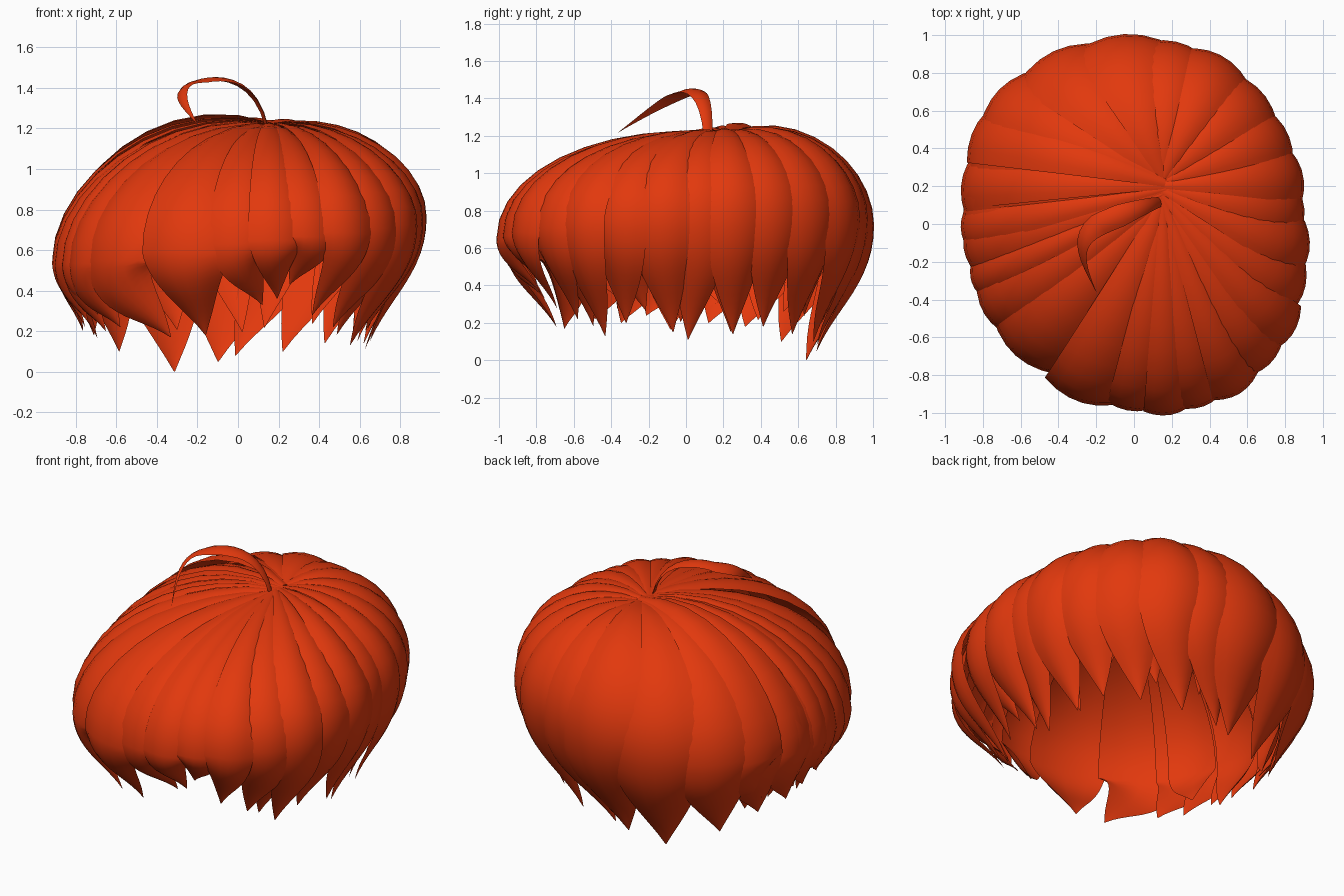
import bpy, bmesh, math, random
from mathutils import Vector

cube = bpy.data.objects.get("Cube")
if cube:
    bpy.data.objects.remove(cube, do_unlink=True)

random.seed(4)
CROWN = Vector((0.16, 0.19, 1.22))
CORE = Vector((0.0, 0.0, 0.45))
UP = Vector((0, 0, 1))
made = []

hair = bpy.data.materials.new("orange red hair")
hair.use_nodes = True
COLOUR = (0.76, 0.04, 0.004, 1)
hair.diffuse_color = COLOUR
hair.node_tree.nodes["Principled BSDF"].inputs["Base Color"].default_value = COLOUR


def bezier(a, b, c, d, t):
    s = 1 - t
    return a * s**3 + b * (3 * s * s * t) + c * (3 * s * t * t) + d * t**3


def rim(angle, scale):
    """Point on the rounded outline from the top, skewed at the front."""
    c, s = math.cos(angle), math.sin(angle)
    r = (abs(c / 0.91)**2.25 + abs(s / 0.995)**2.25)**(-1 / 2.25)
    skew = 0.05 if s < 0 else 0.012
    r *= scale * (1 - skew * math.sin(2 * angle))
    return Vector((c * r, s * r, 0))


def sweep(name, path, widths, arch, thick, facing):
    """Lens-shaped strand along a path, arched outwards and pointed at the tip."""
    bm = bmesh.new()
    rings = []
    for i, p in enumerate(path):
        along = (path[min(i + 1, len(path) - 1)] - path[max(i - 1, 0)]).normalized()
        side = along.cross(facing[i]).normalized()
        out = side.cross(along).normalized()
        w = widths[i]
        outer = [j / 3 for j in range(-3, 4)]
        inner = [0.6, 0, -0.6]
        ring = [p + side * (w * a) - out * (w * arch * a * a) for a in outer]
        ring += [p + side * (w * a) - out * (w * arch * a * a + w * thick * (1 - a * a))
                 for a in inner]
        rings.append([bm.verts.new(v) for v in ring])
    for r, q in zip(rings, rings[1:]):
        n = len(r)
        for j in range(n):
            k = (j + 1) % n
            bm.faces.new((r[j], r[k], q[k], q[j]))
    bm.faces.new(rings[0])
    bm.faces.new(rings[-1])
    bmesh.ops.recalc_face_normals(bm, faces=bm.faces)
    mesh = bpy.data.meshes.new(name)
    bm.to_mesh(mesh)
    bm.free()
    mesh.materials.append(hair)
    obj = bpy.data.objects.new(name, mesh)
    bpy.context.collection.objects.link(obj)
    made.append(obj)


def lock(name, degrees, half_width, tip_z, swing, scale=1.0, lift=0.0, taper=1.9):
    """Lock from the crown, over the bulge, to a pointed tip."""
    ang = math.radians(degrees)
    c, s = math.cos(ang), math.sin(ang)
    droop = max(0, -c)
    bulge = rim(ang, scale) + UP * (0.68 + 0.09 * c + 0.05 * s - 0.05 * droop)
    pull = 0.64 + 0.03 * s + 0.45 * tip_z + 0.1 * droop
    tip = rim(ang + math.radians(swing), scale * pull) + UP * tip_z
    root = CROWN + Vector((-c * 0.01, s * 0.06, (scale - 1) * 0.4))
    over = root.lerp(bulge, 0.55)
    over.z = 1.295 + 0.045 * s - 0.015 * c + (scale - 1) * 0.7 + lift
    above = bulge + UP * (1.22 - bulge.z) * (0.62 - 0.1 * droop)
    below = bulge - UP * (bulge.z - tip_z) * 0.45
    near_tip = tip.lerp(bulge, 0.38)
    path, widths = [], []
    for i in range(11):
        t = i / 10
        path.append(bezier(root, over, above, bulge, t))
        widths.append(half_width * (0.12 + 0.88 * math.sin(t * math.pi / 2)))
    for i in range(1, 13):
        t = i / 12
        path.append(bezier(bulge, below, near_tip, tip, t))
        widths.append(half_width * max(0.01, 1 - t**taper))
    sweep(name, path, widths, 0.32, 0.15, [p - CORE for p in path])


# Outer locks: angle, half width, tip height, tip swing
GROUPS = {
    "front_lock": [(-132, .23, .17, 15), (-106, .23, .18, 3), (-89, .16, .33, 8),
                   (-79, .14, .36, 3), (-69, .14, .43, -3), (-58, .14, .28, -4)],
    "left_lock": [(-46, .15, .22, -5), (-35, .15, .13, -3), (-23, .16, .2, -4),
                  (-9, .16, .15, 3), (5, .16, .11, -4), (18, .17, .14, 4), (33, .18, .18, 3)],
    "back_lock": [(48, .2, .14, 5), (63, .2, .1, 9), (77, .2, .08, 14), (93, .28, .05, 5),
                  (115, .26, 0, 1), (135, .22, .1, 4)],
    "right_lock": [(151, .2, .18, 5), (165, .17, .2, 6), (177, .16, .22, 7),
                   (188, .15, .24, 8), (199, .15, .2, 9), (211, .17, .22, 9)],
}
for group, rows in GROUPS.items():
    for n, row in enumerate(rows):
        lock(f"{group}_{n + 1}", *row, scale=1.01 if n % 2 else 0.995,
             taper=1.35 if group == "front_lock" else 1.9)

# Inner locks around the sides and back
for n, deg in enumerate(range(-40, 226, 19)):
    lock(f"under_lock_{n + 1}", deg + random.uniform(-3, 3), random.uniform(.13, .17),
         random.uniform(.12, .28), random.uniform(-6, 8), scale=0.955)

# Raised locks swept over the right side
lock("swept_lock_back", 147, .21, .3, 8, scale=1.015, lift=0.07)
lock("swept_lock_upper", 164, .17, .28, 9, scale=1.01, lift=0.05)
lock("swept_lock_middle", 181, .12, .3, 10, scale=1.01, lift=0.03)
lock("swept_lock_front", 200, .1, .28, 8, scale=1.01, lift=0.02)

# Loose strand curling up from the crown and forward
knots = [Vector(k) for k in ((.15, .12, 1.2), (.09, .11, 1.5), (-.14, .02, 1.46),
                             (-.2, -.01, 1.44), (-.34, -.1, 1.41), (-.27, -.22, 1.32),
                             (-.2, -.36, 1.22))]
strand = [bezier(*knots[:4], i / 10) for i in range(11)]
strand += [bezier(*knots[3:], i / 10) for i in range(1, 11)]
middle = Vector((-.06, .06, 1.22))
sweep("loose_strand", strand,
      [0.06 * max(0.02, min(1, 0.4 + i / 10, (20 - i) / 10)) for i in range(21)],
      0.3, 0.25, [p - middle for p in strand])

# Smooth shading with crisp lock edges
bpy.ops.object.select_all(action="DESELECT")
for obj in made:
    obj.select_set(True)
bpy.context.view_layer.objects.active = made[0]
bpy.ops.object.shade_smooth_by_angle(angle=math.radians(40))
